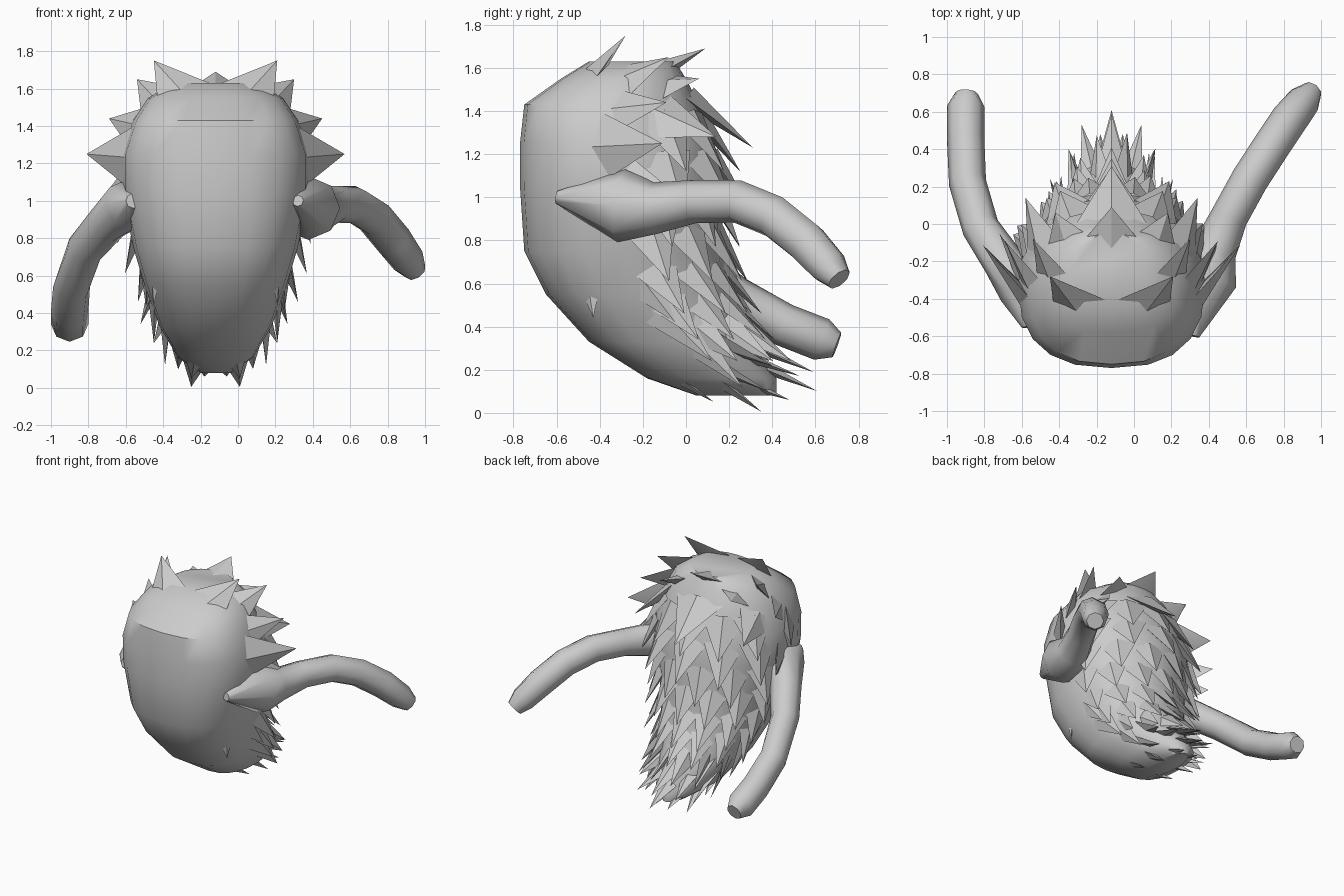
import bpy, bmesh, math, random
from mathutils import Vector

if "Cube" in bpy.data.objects:
    bpy.data.objects.remove(bpy.data.objects["Cube"])

random.seed(4)
CX = -0.12
# z, half width, front y, back y
SECTIONS = [(0.08, 0.08, 0.05, 0.42), (0.16, 0.20, -0.18, 0.42), (0.33, 0.30, -0.45, 0.30),
            (0.55, 0.38, -0.65, 0.21), (0.75, 0.44, -0.75, 0.17), (1.05, 0.50, -0.77, 0.17),
            (1.25, 0.50, -0.77, 0.13), (1.43, 0.44, -0.75, 0.06), (1.55, 0.36, -0.58, 0.0),
            (1.63, 0.22, -0.45, -0.05)]


def section(z):
    z = min(max(z, SECTIONS[0][0]), SECTIONS[-1][0])
    for a, b in zip(SECTIONS, SECTIONS[1:]):
        if z <= b[0]:
            t = (z - a[0]) / (b[0] - a[0])
            return [p + (q - p) * t for p, q in zip(a, b)]


def surf(z, deg):
    """Point on the body; 0 degrees is the front, 180 the back."""
    zz, w, f, k = section(z)
    s, c = math.sin(math.radians(deg)), math.cos(math.radians(deg))
    e = 0.8 if c > 0 else 1.0
    mid = f + (k - f) * 0.5
    return Vector((CX + w * math.copysign(abs(s) ** e, s),
                   mid - (k - f) / 2 * math.copysign(abs(c) ** e, c), zz))


def finish(bm, name, angle):
    bmesh.ops.recalc_face_normals(bm, faces=bm.faces)
    me = bpy.data.meshes.new(name)
    bm.to_mesh(me)
    bm.free()
    ob = bpy.data.objects.new(name, me)
    bpy.context.collection.objects.link(ob)
    bpy.ops.object.select_all(action='DESELECT')
    ob.select_set(True)
    bpy.context.view_layer.objects.active = ob
    bpy.ops.object.shade_smooth_by_angle(angle=math.radians(angle))
    return ob


def loft(rings, name, angle):
    bm = bmesh.new()
    vs = [[bm.verts.new(p) for p in r] for r in rings]
    n = len(vs[0])
    for a, b in zip(vs, vs[1:]):
        for i in range(n):
            bm.faces.new((a[i], a[(i + 1) % n], b[(i + 1) % n], b[i]))
    bm.faces.new(vs[0])
    bm.faces.new(vs[-1])
    return finish(bm, name, angle)


def tube(path, name):
    pts = [Vector(p[:3]) for p in path]
    rings = []
    for i, p in enumerate(pts):
        d = (pts[min(i + 1, len(pts) - 1)] - pts[max(i - 1, 0)]).normalized()
        u = d.cross(Vector((0, 0, 1))).normalized()
        v = u.cross(d)
        rings.append([p + path[i][3] * (u * math.cos(k * math.pi / 4) + v * math.sin(k * math.pi / 4))
                      for k in range(8)])
    return loft(rings, name, 50)


def spike(bm, base, tip, width):
    """Flat pointed tuft with a raised middle ridge."""
    base, tip = Vector(base), Vector(tip)
    _, _, f, k = section(base.z)
    n = base - Vector((CX, (f + k) / 2, min(max(base.z, 0.6), 1.2)))
    d = (tip - base).normalized()
    side = d.cross(n).normalized() * width / 2
    up = side.cross(d).normalized()
    if up.dot(n) < 0:
        up = -up
    l, r, top, low, t = [bm.verts.new(p) for p in (
        base - side, base + side, base + up * width * 0.16, base - up * 0.04, tip)]
    for a, b in ((l, top), (top, r), (r, low), (low, l)):
        bm.faces.new((a, b, t))


def mirrored(name, tufts):
    bm = bmesh.new()
    for b, t, w in tufts:
        for s in ((1, -1) if t[0] else (1,)):
            spike(bm, (CX + s * b[0], b[1], b[2]), (CX + s * t[0], t[1], t[2]), w)
    return finish(bm, name, 30)


# Body
loft([[surf(s[0], i * 18) for i in range(20)] for s in SECTIONS], "body", 45)

# Crown of large tufts flaring from the front shell
mirrored("head_tufts", [
    ((0.16, -0.45, 1.54), (0.33, -0.28, 1.75), 0.34),
    ((0.28, -0.34, 1.50), (0.42, -0.08, 1.65), 0.30),
    ((0.36, -0.42, 1.38), (0.57, -0.09, 1.44), 0.32),
    ((0.43, -0.42, 1.23), (0.69, -0.11, 1.25), 0.36),
    ((0.43, -0.36, 1.08), (0.60, -0.05, 1.02), 0.34),
    ((0, -0.15, 1.56), (0, 0.09, 1.69), 0.40),
    ((0.22, -0.12, 1.50), (0.30, 0.06, 1.55), 0.30),
    ((0.36, -0.15, 1.38), (0.46, 0.14, 1.28), 0.30),
    ((0, 0.0, 1.46), (0, 0.31, 1.23), 0.38)])

# Tufts hanging around the underside
mirrored("lower_tufts", [
    ((0.32, -0.46, 0.74), (0.33, -0.43, 0.44), 0.22),
    ((0.37, -0.28, 0.72), (0.37, -0.05, 0.42), 0.28),
    ((0.33, -0.18, 0.55), (0.33, 0.12, 0.24), 0.24),
    ((0.27, -0.02, 0.40), (0.27, 0.26, 0.12), 0.20),
    ((0.20, 0.02, 0.28), (0.20, 0.38, 0.10), 0.16),
    ((0.10, -0.12, 0.20), (0.13, 0.13, 0.05), 0.16),
    ((0.11, 0.12, 0.16), (0.13, 0.35, 0.005), 0.15),
    ((0.05, 0.25, 0.14), (0.06, 0.48, 0.06), 0.14),
    ((0.09, 0.20, 0.28), (0.16, 0.53, 0.17), 0.16),
    ((0.16, 0.12, 0.34), (0.23, 0.40, 0.22), 0.18),
    ((0, 0.28, 0.24), (0, 0.61, 0.10), 0.18),
    ((0, 0.26, 0.33), (0, 0.59, 0.19), 0.18)])

# Overlapping rows of tufts down the back
bm = bmesh.new()
ROWS = [(1.30, 5, 70, 0.10, 0.26), (1.12, 5, 75, 0.12, 0.27), (0.94, 6, 80, 0.11, 0.25),
        (0.77, 7, 85, 0.10, 0.24), (0.60, 7, 85, 0.10, 0.22), (0.46, 7, 85, 0.10, 0.20),
        (0.33, 6, 75, 0.12, 0.17)]
for j, (z, count, spread, out, length) in enumerate(ROWS):
    for i in range(count):
        off = ((i + 0.5) / count * 2 - 1) * spread
        base = surf(z + 0.08, 180 + off)
        n = Vector((math.sin(math.radians(-off)), math.cos(math.radians(off)), 0))
        low = surf(z + 0.08 - length, 180 + off)
        tip = low + n * (out * random.uniform(0.8, 1.2))
        spike(bm, base - n * 0.03, tip, 0.30 - 0.022 * j)
finish(bm, "back_tufts", 30)

# Arms reaching backwards
tube([(-0.56, -0.55, 1.0, 0.04), (-0.58, -0.36, 0.98, 0.14), (-0.70, -0.20, 0.88, 0.11),
      (-0.82, -0.02, 0.74, 0.10), (-0.89, 0.22, 0.54, 0.10), (-0.90, 0.45, 0.41, 0.10),
      (-0.90, 0.63, 0.34, 0.10), (-0.895, 0.70, 0.315, 0.06)], "left_arm")
tube([(0.32, -0.60, 1.0, 0.03), (0.38, -0.30, 0.96, 0.17), (0.43, -0.14, 0.95, 0.12),
      (0.51, 0.04, 0.98, 0.10), (0.62, 0.24, 0.98, 0.10), (0.73, 0.41, 0.91, 0.10),
      (0.83, 0.56, 0.79, 0.10), (0.91, 0.66, 0.68, 0.09), (0.95, 0.71, 0.62, 0.06)], "right_arm")
